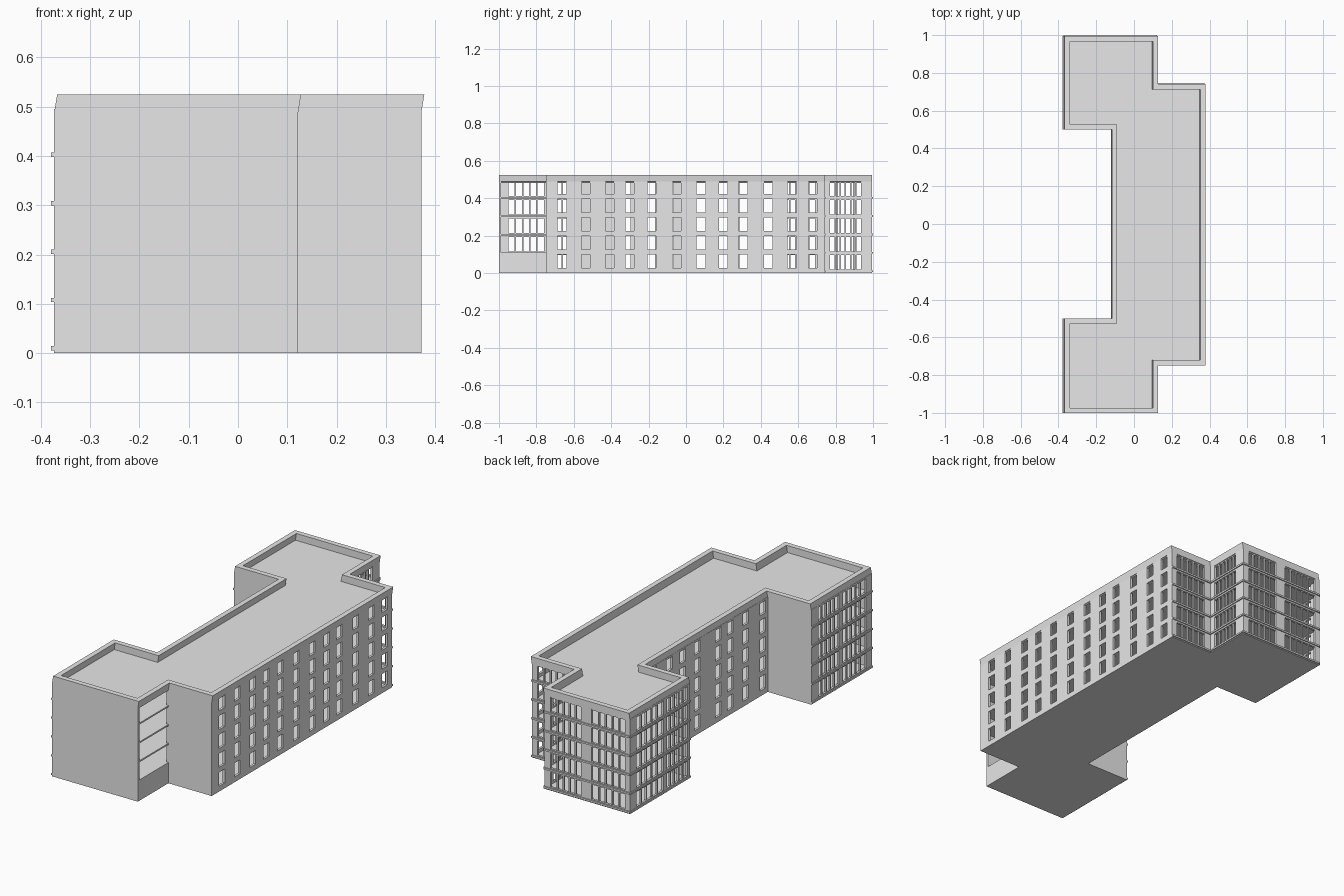
import bpy, bmesh
from mathutils import Matrix, Vector

cube = bpy.data.objects.get("Cube")
if cube:
    bpy.data.objects.remove(cube)

GREY = (0.8, 0.8, 0.8, 1)
mat = bpy.data.materials.new("light_grey")
mat.use_nodes = True
mat.diffuse_color = GREY
mat.node_tree.nodes["Principled BSDF"].inputs["Base Color"].default_value = GREY

FLOORS, PITCH, BASE = 5, 0.0983, 0.01
WALL_TOP, TOP, THICK = 0.495, 0.5245, 0.012
LEFT, RECESS, INNER, RIGHT = -0.373, -0.122, 0.122, 0.372
FRONT, STEP_F, STEP_B, BACK = -1.0, -0.748, 0.74, 0.994
WELL = 0.5

# Footprint, counter-clockwise
plan = [(LEFT, FRONT), (INNER, FRONT), (INNER, STEP_F), (RIGHT, STEP_F),
        (RIGHT, STEP_B), (INNER, STEP_B), (INNER, BACK), (LEFT, BACK),
        (LEFT, WELL), (RECESS, WELL), (RECESS, -WELL), (LEFT, -WELL)]


def finish(name, bm):
    bmesh.ops.recalc_face_normals(bm, faces=bm.faces)
    me = bpy.data.meshes.new(name)
    bm.to_mesh(me)
    bm.free()
    me.materials.append(mat)
    ob = bpy.data.objects.new(name, me)
    bpy.context.collection.objects.link(ob)


def box(bm, lo, hi):
    lo, hi = Vector(lo), Vector(hi)
    m = Matrix.Translation((lo + hi) / 2) @ Matrix.Diagonal((hi - lo).to_4d())
    m[3][3] = 1
    bmesh.ops.create_cube(bm, size=1, matrix=m)


def inset(points, d):
    """Move every edge of the right-angled plan inward by d."""
    out = []
    for i, p in enumerate(points):
        p = Vector(p)
        a = (p - Vector(points[i - 1])).normalized()
        b = (Vector(points[(i + 1) % len(points)]) - p).normalized()
        out.append(p + d * (Vector((-a.y, a.x)) + Vector((-b.y, b.x))))
    return out


def slab(name, z0, z1, d):
    bm = bmesh.new()
    ring = inset(plan, d)
    face = bm.faces.new([bm.verts.new((p.x, p.y, z0)) for p in ring])
    ext = bmesh.ops.extrude_face_region(bm, geom=[face], use_keep_orig=True)
    for v in ext["geom"]:
        if isinstance(v, bmesh.types.BMVert):
            v.co.z = z1
    finish(name, bm)


def wall(name, axis, pos, out, a, b, groups=(), sill=0.018, head=0.09,
         panes=1, ledge=False):
    """Wall across `axis` at pos, facing `out`, running a..b, with window groups."""
    bm = bmesh.new()
    back = pos - out * THICK

    def part(u0, u1, z0, z1, p=pos, q=back):
        lo, hi = min(p, q), max(p, q)
        if axis == "x":
            box(bm, (lo, u0, z0), (hi, u1, z1))
        else:
            box(bm, (u0, lo, z0), (u1, hi, z1))

    u = a
    for g0, g1 in groups:
        part(u, g0, 0, WALL_TOP)                       # solid pier
        z = 0
        for f in range(FLOORS):                        # spandrels
            floor = BASE + f * PITCH
            part(g0, g1, z, floor + sill)
            z = floor + head
        part(g0, g1, min(z, WALL_TOP - 0.004), WALL_TOP)
        for i in range(1, panes):                      # mullions
            c = g0 + (g1 - g0) * i / panes
            part(c - 0.004, c + 0.004, 0, WALL_TOP, pos - out * 0.003)
        u = g1
    part(u, b, 0, WALL_TOP)
    if ledge:
        for f in range(FLOORS):
            z = BASE + f * PITCH
            part(a, b, z - 0.005, z + 0.004, pos + out * 0.006)
    finish(name, bm)


def holes(centres, half=0.023):
    return [(c - half, c + half) for c in centres]


# Long walls with single windows
wall("right_wall", "x", RIGHT, 1, STEP_F, STEP_B,
     holes([-0.663, -0.537, -0.408, -0.3, -0.183, -0.05,
            0.08, 0.2, 0.305, 0.44, 0.567, 0.677]))
wall("recess_wall", "x", RECESS, -1, -WELL, WELL,
     holes([-0.46, -0.32, -0.19, -0.09, 0.08, 0.2, 0.31, 0.44]))

# Solid walls
wall("front_wall", "y", FRONT, -1, LEFT, INNER)
wall("front_step_wall", "y", STEP_F, -1, INNER - THICK, RIGHT)
wall("front_wing_inner_wall", "y", -WELL, 1, LEFT, RECESS)
wall("back_wing_inner_wall", "y", WELL, -1, LEFT, RECESS)

# Glazed walls with mullions and ledges
glazed = dict(sill=0.008, head=0.085, ledge=True)
wall("front_wing_left_wall", "x", LEFT, -1, FRONT, -WELL,
     [(-0.95, -0.76), (-0.73, -0.56)], panes=5, **glazed)
wall("back_wing_left_wall", "x", LEFT, -1, WELL, BACK,
     [(0.52, 0.69), (0.72, 0.94)], panes=5, **glazed)
wall("back_wall", "y", BACK, 1, LEFT, INNER,
     [(-0.345, -0.15), (-0.09, 0.085)], panes=5, **glazed)
wall("back_step_wall", "y", STEP_B, 1, INNER, RIGHT,
     [(0.16, 0.34)], panes=5, **glazed)
wall("back_wing_right_wall", "x", INNER, 1, STEP_B, BACK,
     [(0.77, 0.935)], panes=6, **glazed)

# Open side of the front wing: only the ground storey is closed
bm = bmesh.new()
box(bm, (INNER - THICK, FRONT, 0), (INNER, STEP_F, BASE + PITCH))
for f in range(2, FLOORS):
    z = BASE + f * PITCH
    box(bm, (INNER - THICK, FRONT, z - 0.006), (INNER, STEP_F, z + 0.002))
finish("front_wing_open_side", bm)

# Floors and roof deck
slab("ground_floor", 0, BASE, 0.001)
for f in range(1, FLOORS):
    z = BASE + f * PITCH
    slab("floor_%d" % f, z - 0.006, z, 0.002)
slab("roof_deck", 0.482, 0.488, 0.003)

# Parapet leaning slightly to one side
bm = bmesh.new()
rings = []
for d, z, lean in ((0, 0.488, 0), (0, TOP, 0.006),
                   (0.027, TOP, 0.006), (0.027, 0.484, 0)):
    rings.append([bm.verts.new((p.x + lean, p.y, z)) for p in inset(plan, d)])
n = len(plan)
for k in range(4):
    r, s = rings[k], rings[(k + 1) % 4]
    for i in range(n):
        j = (i + 1) % n
        bm.faces.new((r[i], r[j], s[j], s[i]))
finish("parapet", bm)
